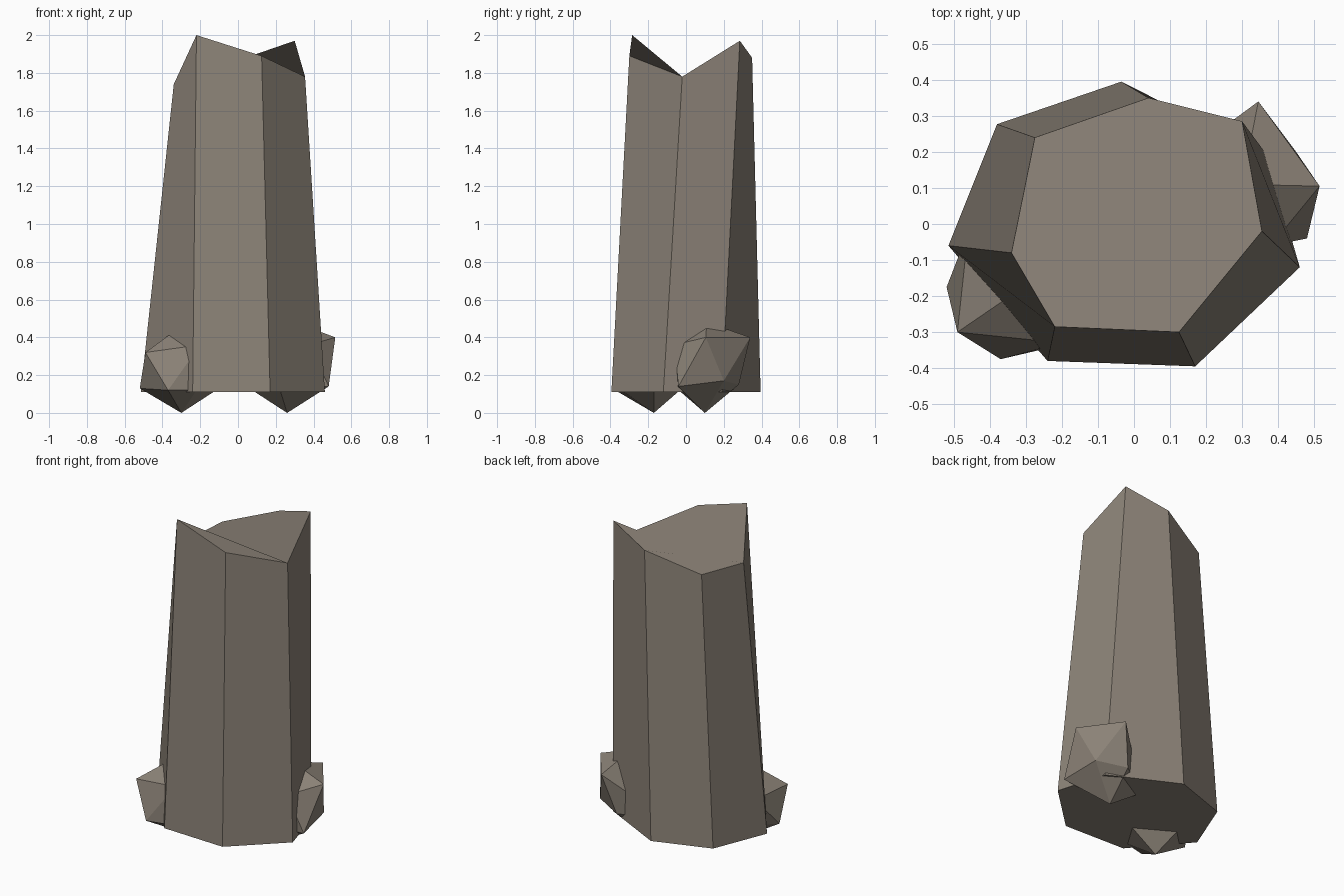
import bpy
import bmesh

cube = bpy.data.objects.get("Cube")
if cube:
    bpy.data.objects.remove(cube, do_unlink=True)


def make_material(name, rgb):
    material = bpy.data.materials.new(name)
    material.use_nodes = True
    colour = (*rgb, 1.0)
    material.diffuse_color = colour
    material.node_tree.nodes["Principled BSDF"].inputs["Base Color"].default_value = colour
    return material


stone = make_material("warm grey stone", (0.26, 0.225, 0.185))


def finish(bm, name):
    """Turn a bmesh into a flat shaded stone object."""
    bmesh.ops.recalc_face_normals(bm, faces=bm.faces)
    mesh = bpy.data.meshes.new(name)
    bm.to_mesh(mesh)
    bm.free()
    mesh.materials.append(stone)
    obj = bpy.data.objects.new(name, mesh)
    bpy.context.collection.objects.link(obj)
    return obj


def broken_column(name, base_height, base, rim):
    """Loft a flat base outline up to an uneven broken rim."""
    bm = bmesh.new()
    low = [bm.verts.new((x, y, base_height)) for x, y in base]
    high = [bm.verts.new(point) for point in rim]
    count = len(low)
    for i in range(count):
        j = (i + 1) % count
        bm.faces.new((low[i], low[j], high[j], high[i]))
    bm.faces.new(high)
    bm.faces.new(list(reversed(low)))
    return finish(bm, name)


def boulder(name, corners):
    """Faceted rock wrapped around a few corner points."""
    bm = bmesh.new()
    for point in corners:
        bm.verts.new(point)
    result = bmesh.ops.convex_hull(bm, input=bm.verts)
    loose = {v for v in result["geom_interior"] if isinstance(v, bmesh.types.BMVert)}
    bmesh.ops.delete(bm, geom=list(loose), context="VERTS")
    return finish(bm, name)


# Seven sided tapering shaft with a jagged top
broken_column(
    "broken_column", 0.11,
    base=[(0.17, -0.395), (0.46, -0.12), (0.37, 0.19), (-0.035, 0.395),
          (-0.38, 0.277), (-0.515, -0.06), (-0.24, -0.38)],
    rim=[(0.125, -0.3, 1.89), (0.355, -0.02, 1.78), (0.3, 0.285, 1.97),
         (0.04, 0.35, 1.88), (-0.275, 0.24, 1.77), (-0.34, -0.08, 1.74),
         (-0.22, -0.285, 2.0)])

# Rock half buried in the front corner of the base
boulder("front_rock", [
    (-0.49, -0.3, 0.32), (-0.37, -0.375, 0.12), (-0.52, -0.175, 0.13),
    (-0.46, -0.02, 0.32), (-0.3, -0.17, 0.46), (-0.2, -0.33, 0.36),
    (-0.3, -0.17, 0), (-0.1, -0.17, 0.13), (-0.22, -0.34, 0.12),
    (-0.36, -0.02, 0.13)])

# Rock half buried in the back corner of the base
boulder("back_rock", [
    (0.345, 0.34, 0.4), (0.515, 0.105, 0.4), (0.48, -0.04, 0.14),
    (0.45, 0.2, 0.17), (0.3, 0.11, 0.48), (0.38, -0.06, 0.36),
    (0.26, 0.1, 0), (0.06, 0.13, 0.13), (0.28, 0.28, 0.15),
    (0.22, -0.05, 0.13)])
